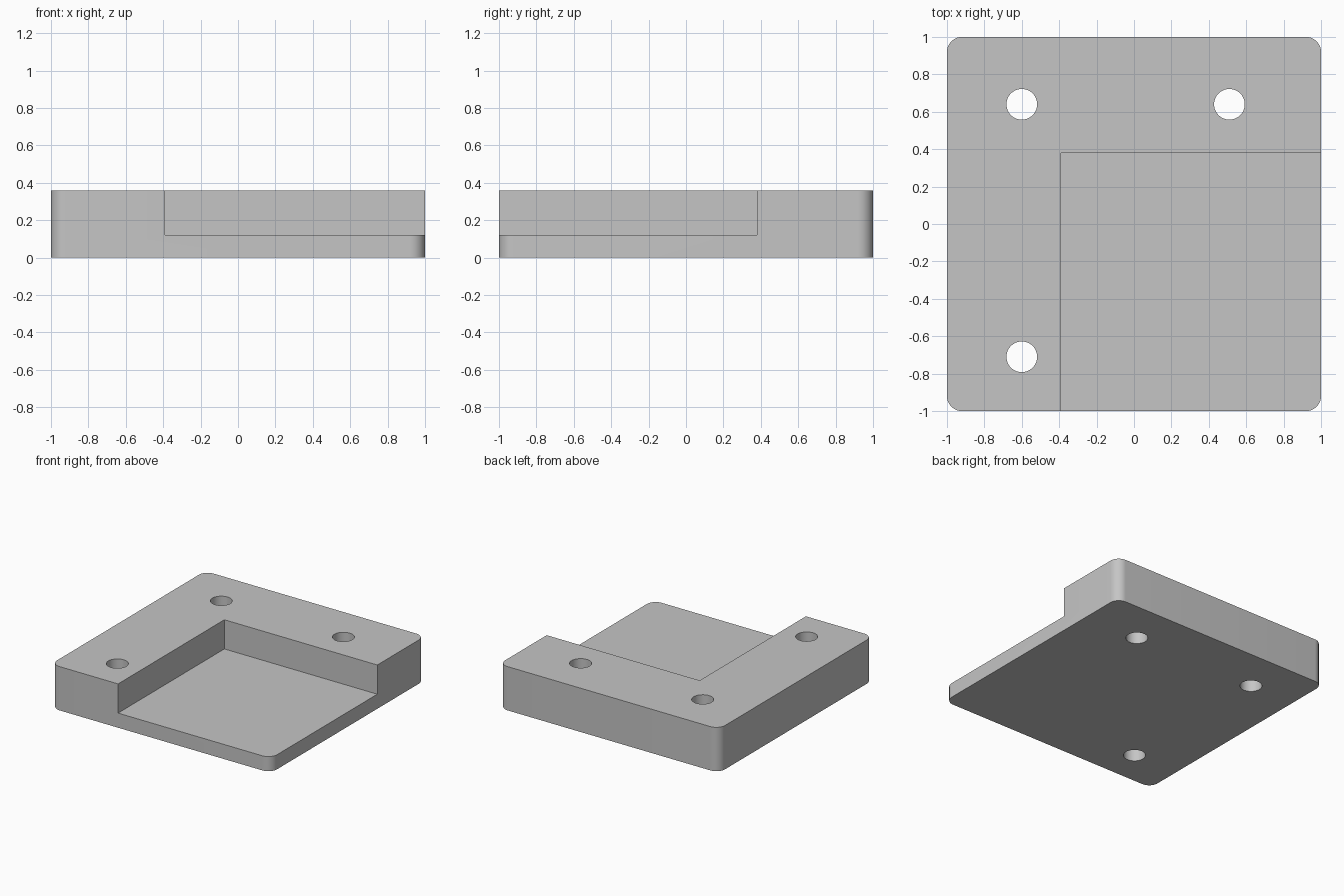
import bpy
import bmesh
import math
from mathutils import Matrix, Vector

HEIGHT, FLOOR = 0.36, 0.12
CORNER_RADIUS, HOLE_RADIUS = 0.08, 0.082
POCKET_X, POCKET_Y = -0.39, 0.38
HOLES = [(-0.6, 0.64), (0.51, 0.64), (-0.6, -0.71)]

default = bpy.data.objects.get("Cube")
if default:
    bpy.data.objects.remove(default, do_unlink=True)

grey = bpy.data.materials.new("plain_grey")
grey.use_nodes = True
grey.diffuse_color = (0.56, 0.56, 0.56, 1)
grey.node_tree.nodes["Principled BSDF"].inputs["Base Color"].default_value = grey.diffuse_color


def add_object(name, bm):
    mesh = bpy.data.meshes.new(name)
    bm.to_mesh(mesh)
    bm.free()
    mesh.materials.append(grey)
    obj = bpy.data.objects.new(name, mesh)
    bpy.context.collection.objects.link(obj)
    return obj


def box(name, low, high, radius=0):
    """Box between two corners, with optional rounded upright edges."""
    low, high = Vector(low), Vector(high)
    bm = bmesh.new()
    bmesh.ops.create_cube(bm, size=1)
    bmesh.ops.scale(bm, vec=high - low, verts=bm.verts)
    bmesh.ops.translate(bm, vec=(low + high) / 2, verts=bm.verts)
    if radius:
        upright = [e for e in bm.edges
                   if abs(e.verts[0].co.z - e.verts[1].co.z) > 0.01]
        bmesh.ops.bevel(bm, geom=upright, offset=radius, segments=12,
                        profile=0.5, affect='EDGES')
    return add_object(name, bm)


def cylinder(name, x, y):
    bm = bmesh.new()
    bmesh.ops.create_cone(bm, cap_ends=True, segments=48, radius1=HOLE_RADIUS,
                          radius2=HOLE_RADIUS, depth=1,
                          matrix=Matrix.Translation((x, y, HEIGHT / 2)))
    return add_object(name, bm)


# Rounded square block
block = box("corner_block", (-1, -1, 0), (1, 1, HEIGHT), CORNER_RADIUS)

# Open corner pocket and three through holes
cutters = [box("pocket_cutter", (POCKET_X, -1.5, FLOOR), (1.5, POCKET_Y, 1))]
cutters += [cylinder("hole_cutter", x, y) for x, y in HOLES]

bpy.ops.object.select_all(action='DESELECT')
bpy.context.view_layer.objects.active = block
block.select_set(True)
for cutter in cutters:
    cutter.hide_render = True
    cut = block.modifiers.new("cut", 'BOOLEAN')
    cut.operation = 'DIFFERENCE'
    cut.solver = 'EXACT'
    cut.object = cutter
    bpy.ops.object.modifier_apply(modifier=cut.name)
    bpy.data.objects.remove(cutter, do_unlink=True)

# Smooth rounded corners and bores, crisp edges elsewhere
bpy.ops.object.shade_smooth_by_angle(angle=math.radians(30))
